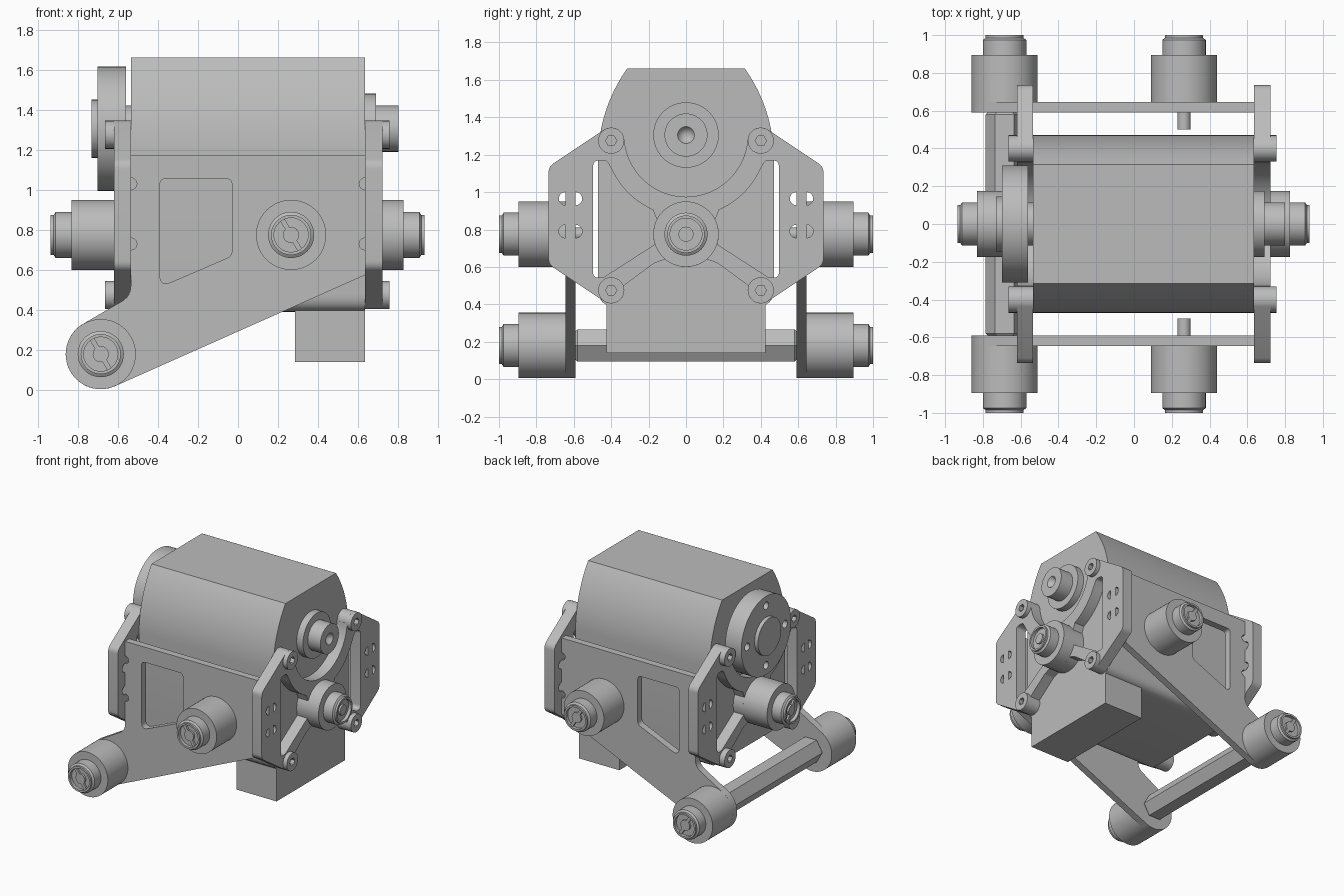
import bpy, bmesh
from math import sin, cos, radians, tan, pi
from mathutils import Matrix, Vector

cube = bpy.data.objects.get("Cube")
if cube:
    bpy.data.objects.remove(cube, do_unlink=True)

grey = bpy.data.materials.new("plain_grey")
grey.use_nodes = True
COLOUR = (0.5, 0.5, 0.5, 1)
grey.diffuse_color = COLOUR
grey.node_tree.nodes["Principled BSDF"].inputs["Base Color"].default_value = COLOUR
parts = []


def finish(name, bm):
    bmesh.ops.remove_doubles(bm, verts=bm.verts, dist=1e-5)
    bmesh.ops.recalc_face_normals(bm, faces=bm.faces)
    mesh = bpy.data.meshes.new(name)
    bm.to_mesh(mesh)
    bm.free()
    mesh.materials.clear()
    mesh.materials.append(grey)
    obj = bpy.data.objects.new(name, mesh)
    bpy.context.collection.objects.link(obj)
    parts.append(obj)
    return obj


def arc(c, r, a, b, n=16):
    """Points on a circle from angle a to b in degrees."""
    return [(c[0] + r * cos(radians(a + (b - a) * i / n)),
             c[1] + r * sin(radians(a + (b - a) * i / n))) for i in range(n + 1)]


def circle(c, r, n=32):
    return arc(c, r, 0, 360, n)[:-1]


def rounded(pts, n=6):
    """Round every corner that carries a third value as its radius."""
    out = []
    for i, p in enumerate(pts):
        if len(p) < 3:
            out.append(p)
            continue
        v = Vector(p[:2])
        a = (Vector(pts[i - 1][:2]) - v).normalized()
        b = (Vector(pts[(i + 1) % len(pts)][:2]) - v).normalized()
        t = p[2] / tan(a.angle(b) / 2)
        for k in range(n + 1):
            s = k / n
            out.append(tuple(v + a * t * (1 - s) ** 2 + b * t * s ** 2))
    return out


def mirror(pts):
    return [(-p[0], *p[1:]) for p in reversed(pts)]


def extrude(name, loops, axis, lo, hi):
    """Fill an outline with holes and extrude it along x or y."""
    curve = bpy.data.curves.new(name, 'CURVE')
    curve.dimensions = '2D'
    curve.fill_mode = 'BOTH'
    curve.extrude = (hi - lo) / 2
    for loop in loops:
        s = curve.splines.new('POLY')
        s.points.add(len(loop) - 1)
        for pt, q in zip(s.points, loop):
            pt.co = (q[0], q[1], 0, 1)
        s.use_cyclic_u = True
    temp = bpy.data.objects.new(name + "_temp", curve)
    bpy.context.collection.objects.link(temp)
    mesh = bpy.data.meshes.new_from_object(
        temp.evaluated_get(bpy.context.evaluated_depsgraph_get()))
    bm = bmesh.new()
    bm.from_mesh(mesh)
    bpy.data.objects.remove(temp)
    bpy.data.curves.remove(curve)
    bpy.data.meshes.remove(mesh)
    mid = (lo + hi) / 2
    for v in bm.verts:
        u, w, d = v.co
        v.co = (mid + d, u, w) if axis == 'x' else (u, mid - d, w)
    return finish(name, bm)


def lathe(name, origin, direction, profile, steps=48):
    """Turn (radius, distance) points around an axis."""
    bm = bmesh.new()
    vs = [bm.verts.new((r, 0, d)) for r, d in profile]
    es = [bm.edges.new(p) for p in zip(vs, vs[1:])]
    bmesh.ops.spin(bm, geom=vs + es, cent=(0, 0, 0), axis=(0, 0, 1),
                   angle=2 * pi, steps=steps, use_duplicate=False)
    rot = Vector(direction).to_track_quat('Z', 'Y').to_matrix().to_4x4()
    bm.transform(Matrix.Translation(origin) @ rot)
    return finish(name, bm)


def roller(name, origin, direction, length, stub):
    """Boss with a chamfered spindle end and a recessed core."""
    tip = length + 0.105
    start = [(0, -0.09), (0.035, -0.09), (0.035, 0)] if stub else [(0, 0)]
    lathe(name, origin, direction, start + [
        (0.175, 0), (0.175, length), (0.115, length), (0.115, tip - 0.025),
        (0.1, tip - 0.015), (0.1, tip), (0.085, tip), (0.085, tip - 0.025),
        (0.04, tip - 0.025), (0.04, tip - 0.01), (0, tip - 0.01)])


def slot_bars(name, c, axis, lo, hi):
    """Two short bars beside the core of a spindle end."""
    for turn in (120, 300):
        d = Vector((cos(radians(turn)), sin(radians(turn))))
        n = Vector((-d.y, d.x)) * 0.012
        m = Vector(c)
        box = [m + d * 0.035 + n, m + d * 0.086 + n, m + d * 0.086 - n, m + d * 0.035 - n]
        extrude(name, [[tuple(p) for p in box]], axis, lo, hi)


# Main housing and the block beneath it
side = [(0.315, 1.66)] + arc((-0.366, 1.175), 0.836, 35.5, 0) + [(0.47, 0.39, 0.09)]
extrude("housing", [rounded(side + mirror(side))], 'x', -0.535, 0.635)
extrude("lower_block", [[(-0.425, 0.14), (0.425, 0.14), (0.425, 0.4), (-0.425, 0.4)]],
        'x', 0.285, 0.635)

# End plates: ears, swept arms, hub and open windows
MOTOR, HUB = (0, 1.305), (0, 0.775)
EARS = [(s * 0.4, z) for s in (-1, 1) for z in (0.475, 1.275)]
half = (arc(MOTOR, 0.33, -90, -4.3, 24) + arc((0.4, 1.275), 0.07, 175.7, 56)
        + [(0.735, 1.136, 0.06), (0.735, 0.614, 0.06)]
        + arc((0.4, 0.475), 0.07, -56, -200)
        + [(0.17, 0.62, 0.05)] + arc(HUB, 0.175, -50, -90))
window = rounded([(0.497, 0.54, 0.03), (0.497, 1.17, 0.035), (0.425, 1.17, 0.03)]
                 + arc(MOTOR, 0.437, -25, -66) + arc(HUB, 0.175, 27, -18)
                 + [(0.44, 0.545, 0.02)])
holes = [window]
for z in (0.965, 0.79):
    holes += [arc((0.645, z), 0.035, -90, 90, 10), arc((0.59, z), 0.035, 90, 270, 10)]
outline = rounded(half + mirror(half)[1:-1])
loops = [outline] + holes + [mirror(h) for h in holes]
for name, lo, hi, out in (("right_end_plate", 0.635, 0.722, 0.755),
                          ("left_end_plate", -0.62, -0.535, -0.665)):
    extrude(name, loops, 'x', lo, hi)
    face = hi if out > 0 else lo
    for e in EARS:
        extrude("ear_boss", [circle(e, 0.07), circle(e, 0.03, 6)], 'x',
                min(face, out), max(face, out))

# Side plates: arm reaching to the low spindle, window and edge notches
LOW, MID = (-0.685, 0.18), (0.265, 0.775)
plate = ([(-0.535, 1.175), (0.635, 1.175)]
         + arc((0.635, 1.03), 0.03, 90, 270) + arc((0.635, 0.73), 0.03, 90, 270)
         + [(0.635, 0.575)] + arc(LOW, 0.175, -66, -239, 32)
         + [(-0.535, 0.47, 0.09)]
         + arc((-0.535, 0.73), 0.03, -90, 90) + arc((-0.535, 1.03), 0.03, -90, 90))
opening = [(-0.39, 1.055, 0.03), (-0.03, 1.055, 0.03), (-0.03, 0.67, 0.04), (-0.39, 0.515, 0.04)]
for s in (-1, 1):
    ends = sorted((s * 0.59, s * 0.645))
    extrude("side_plate", [rounded(plate), rounded(opening)], 'y', *ends)
    for name, c, stub in (("side_roller", MID, True), ("low_roller", LOW, False)):
        roller(name, (c[0], s * 0.59, c[1]), (0, s, 0), 0.305, stub)
        slot_bars(name + "_bar", c, 'y', *sorted((s * 0.97, s * 0.99)))

# End hub rollers
roller("right_hub_roller", (0.635, 0, 0.775), (1, 0, 0), 0.19, False)
roller("left_hub_roller", (-0.535, 0, 0.775), (-1, 0, 0), 0.295, False)
slot_bars("left_hub_bar", HUB, 'x', -0.925, -0.905)

# Hexagonal cross bar between the low rollers
lathe("cross_bar", (LOW[0], -0.6, LOW[1]), (0, 1, 0),
      [(0, 0), (0.08, 0), (0.1, 0.02), (0.1, 1.18), (0.08, 1.2), (0, 1.2)], 6)

# Drive collar with a tapered centre hole
lathe("drive_collar", (0.63, 0, 1.305), (1, 0, 0),
      [(0, 0), (0.175, 0), (0.175, 0.06), (0.115, 0.06), (0.115, 0.17),
       (0.045, 0.17), (0, 0.1)])

# Flange with four bolt holes, its neck and cap
bolts = [circle((MOTOR[0] + 0.235 * cos(k * pi / 2), MOTOR[1] + 0.235 * sin(k * pi / 2)), 0.03, 20)
         for k in range(4)]
extrude("flange", [circle(MOTOR, 0.31, 64)] + bolts, 'x', -0.70, -0.56)
lathe("flange_neck", (-0.53, 0, 1.305), (-1, 0, 0),
      [(0, 0), (0.115, 0), (0.115, 0.04), (0, 0.04)])
lathe("flange_cap", (-0.69, 0, 1.305), (-1, 0, 0),
      [(0, 0), (0.145, 0), (0.145, 0.04), (0, 0.04)])

# Smooth the round faces and keep the edges crisp
bpy.ops.object.select_all(action='DESELECT')
for obj in parts:
    obj.select_set(True)
bpy.context.view_layer.objects.active = parts[0]
bpy.ops.object.shade_smooth_by_angle(angle=radians(30))
